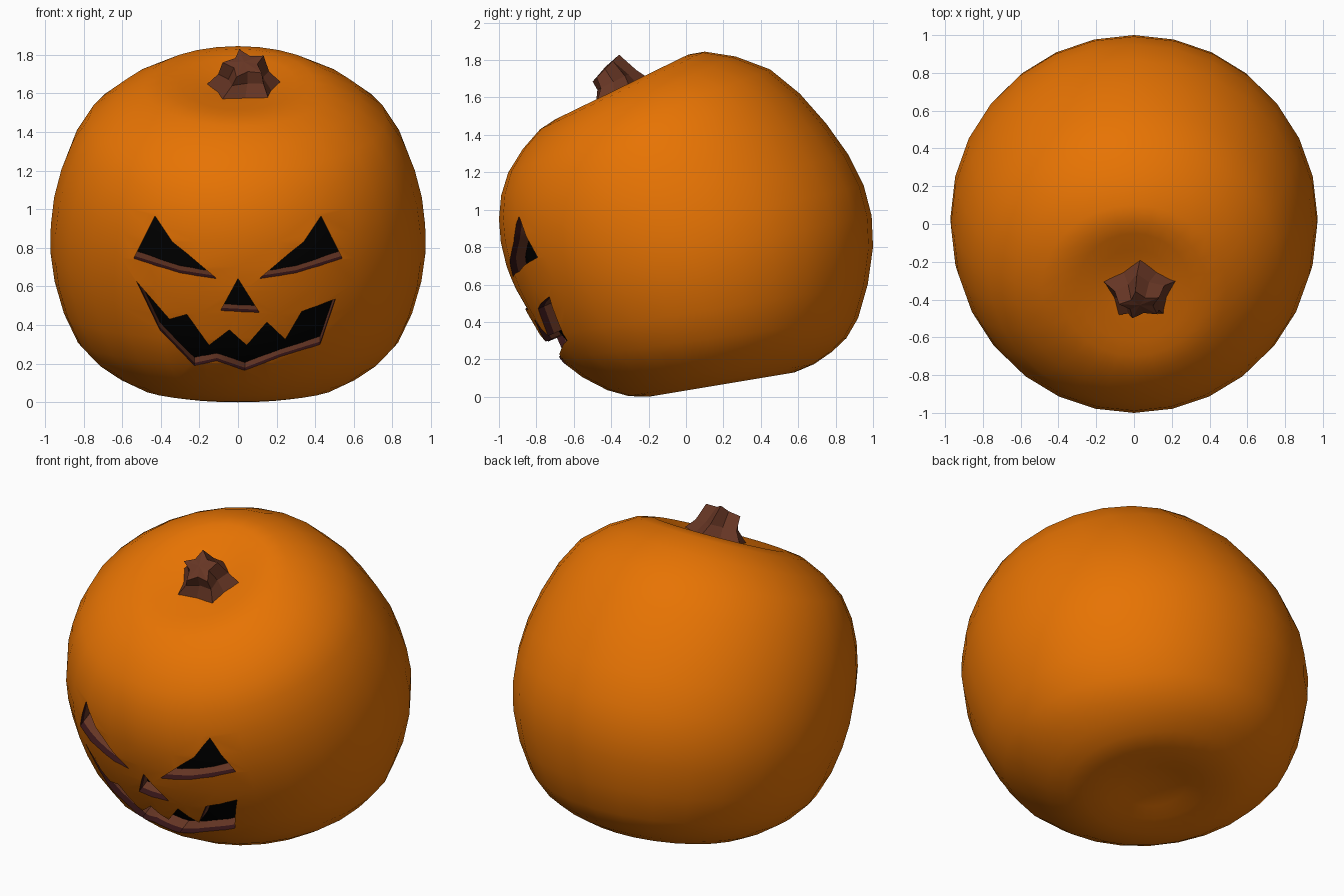
import bpy, bmesh, math
from mathutils import Vector
from mathutils.bvhtree import BVHTree

if "Cube" in bpy.data.objects:
    bpy.data.objects.remove(bpy.data.objects["Cube"])


def material(name, rgb):
    m = bpy.data.materials.new(name)
    m.diffuse_color = (*rgb, 1)
    m.use_nodes = True
    m.node_tree.nodes["Principled BSDF"].inputs["Base Color"].default_value = m.diffuse_color
    return m


ORANGE = material("pumpkin_orange", (0.80, 0.173, 0.001))
BROWN = material("flesh_brown", (0.135, 0.037, 0.018))
BLACK = material("inside_black", (0, 0, 0))
MAROON = material("cut_edge_maroon", (0.035, 0.007, 0.008))
MATS = (ORANGE, BROWN, BLACK, MAROON)
SIDES = 28
CENTRE = Vector((0, 0, 0.93))


def make_object(name, bm, mats):
    me = bpy.data.meshes.new(name)
    bm.to_mesh(me)
    bm.free()
    for m in mats:
        me.materials.append(m)
    ob = bpy.data.objects.new(name, me)
    bpy.context.collection.objects.link(ob)
    return ob


def bridge(bm, a, b, mat=0):
    n = len(a)
    for i in range(n):
        f = bm.faces.new((a[i], a[(i + 1) % n], b[(i + 1) % n], b[i]))
        f.material_index = mat


# Body rings: front (y, z), back (y, z), half width
RINGS = [
    (-0.48, 1.57, -0.20, 1.69, 0.14),
    (-0.62, 1.515, -0.05, 1.79, 0.30),
    (-0.78, 1.43, 0.10, 1.845, 0.49),
    (-0.95, 1.20, 0.45, 1.75, 0.77),
    (-1.00, 0.95, 0.75, 1.46, 0.915),
    (-0.96, 0.70, 0.95, 1.13, 0.97),
    (-0.85, 0.45, 1.00, 0.80, 0.95),
    (-0.68, 0.20, 0.92, 0.42, 0.83),
    (-0.42, 0.035, 0.78, 0.24, 0.62),
    (-0.20, 0.00, 0.58, 0.13, 0.42),
    (0.00, 0.06, 0.36, 0.12, 0.18),
]
TOP, BOTTOM = (0, -0.34, 1.62), (0, 0.18, 0.12)


def with_midpoints(rows):
    """Insert one smooth in-between ring per gap."""
    out = []
    last = len(rows) - 1
    for i in range(last):
        p, a, b, q = rows[max(i - 1, 0)], rows[i], rows[i + 1], rows[min(i + 2, last)]
        out.append(a)
        out.append([(9 * (a[k] + b[k]) - p[k] - q[k]) / 16 for k in range(5)])
    return out + [rows[last]]


def add_shell(bm, scale, mat, inward=False):
    """Loft of tilted elliptical rings, closed with a dimple at each pole."""
    def vert(p):
        v = CENTRE + (Vector(p) - CENTRE) * scale
        v.y = max(-1, min(1, v.y))
        v.z = max(0, v.z)
        return bm.verts.new(v)
    faces_before = set(bm.faces)
    rings = []
    for fy, fz, by, bz, w in with_midpoints(RINGS):
        ring = []
        for i in range(SIDES):
            t = 2 * math.pi * i / SIDES
            k = (1 - math.cos(t)) / 2
            ring.append(vert((w * math.sin(t), fy + (by - fy) * k, fz + (bz - fz) * k)))
        rings.append(ring)
    for a, b in zip(rings, rings[1:]):
        bridge(bm, a, b)
    for pole, ring in ((vert(TOP), rings[0]), (vert(BOTTOM), rings[-1])):
        for i in range(SIDES):
            bm.faces.new((pole, ring[i], ring[(i + 1) % SIDES]))
    new = [f for f in bm.faces if f not in faces_before]
    bmesh.ops.recalc_face_normals(bm, faces=new)
    if inward:
        bmesh.ops.reverse_faces(bm, faces=new)
    for f in new:
        f.material_index = mat


# Hollow body
bm = bmesh.new()
add_shell(bm, 1.0, 0)
tree = BVHTree.FromBMesh(bm)
add_shell(bm, 0.91, 2, inward=True)
body = make_object("pumpkin_body", bm, MATS)

# Dark core that closes the view through the openings
bm = bmesh.new()
add_shell(bm, 0.905, 0)
core = make_object("dark_core", bm, (BLACK,))

# Face outlines (x, z) as seen from the front
EYE = [(0.11, 0.64), (0.27, 0.775), (0.34, 0.83), (0.43, 0.965), (0.54, 0.745), (0.30, 0.67)]
NOSE = [(0, 0.64), (0.11, 0.465), (-0.09, 0.475)]
MOUTH = [(-0.525, 0.625), (-0.355, 0.43), (-0.265, 0.455), (-0.15, 0.295), (-0.045, 0.375),
         (0.045, 0.295), (0.15, 0.415), (0.245, 0.325), (0.33, 0.47), (0.505, 0.535),
         (0.425, 0.30), (0.215, 0.235), (0.035, 0.165), (-0.11, 0.215), (-0.225, 0.19),
         (-0.405, 0.375)]
SLOPE = 0.44       # carving runs inward and upward, along the body's tilt
EDGE_DEPTH = 0.032  # depth of the dark outer band of each cut

# Cutters pass through the outline where it lies on the skin
bm = bmesh.new()
for outline in (EYE, [(-x, z) for x, z in EYE], NOSE, MOUTH):
    loops = ([], [], [])
    for (x0, z0), (x1, z1) in zip(outline, outline[1:] + outline[:1]):
        for k in (0, 1 / 3, 2 / 3):
            x, z = x0 + (x1 - x0) * k, z0 + (z1 - z0) * k
            y = tree.ray_cast(Vector((x, -3, z)), Vector((0, 1, 0)))[0].y
            for loop, yc in zip(loops, (-1.4, y + EDGE_DEPTH, -0.35)):
                loop.append(bm.verts.new((x, yc, z + (yc - y) * SLOPE)))
    bridge(bm, loops[0], loops[1], 3)
    bridge(bm, loops[1], loops[2], 1)
    for cap in (loops[0], loops[2]):
        bm.faces.new(cap)
bmesh.ops.recalc_face_normals(bm, faces=bm.faces[:])
cutter = make_object("face_cutter", bm, MATS)
cutter.hide_render = True

mod = body.modifiers.new("carve", 'BOOLEAN')
mod.operation = 'DIFFERENCE'
mod.solver = 'EXACT'
mod.object = cutter
bpy.context.view_layer.objects.active = body
body.select_set(True)
bpy.ops.object.modifier_apply(modifier=mod.name)
bpy.data.objects.remove(cutter, do_unlink=True)
core.select_set(True)
bpy.ops.object.shade_smooth_by_angle(angle=math.radians(40))

# Stem: twisted five-pointed star bending forward, flat faces
bm = bmesh.new()
rings = []
# centre y, centre z, point radius, valley radius, twist, slope direction (y, z)
for cy, cz, r1, r2, twist, dy, dz in ((-0.345, 1.61, 0.222, 0.16, 0, 0.77, 0.34),
                                      (-0.375, 1.69, 0.14, 0.095, 8, 0.80, 0.40),
                                      (-0.43, 1.755, 0.115, 0.065, 14, 0.65, 0.66)):
    ring = []
    for i in range(10):
        a = math.radians(18 + 36 * i + twist)
        r = r2 if i % 2 else r1
        ring.append(bm.verts.new((0.035 + r * math.cos(a), cy + dy * r * math.sin(a),
                                  cz + dz * r * math.sin(a))))
    rings.append(ring)
for a, b in zip(rings, rings[1:]):
    bridge(bm, a, b)
tip = bm.verts.new((0.03, -0.43, 1.765))
for i in range(10):
    bm.faces.new((tip, rings[-1][i], rings[-1][(i + 1) % 10]))
bm.faces.new(rings[0])
bmesh.ops.recalc_face_normals(bm, faces=bm.faces[:])
make_object("stem", bm, (BROWN,))
